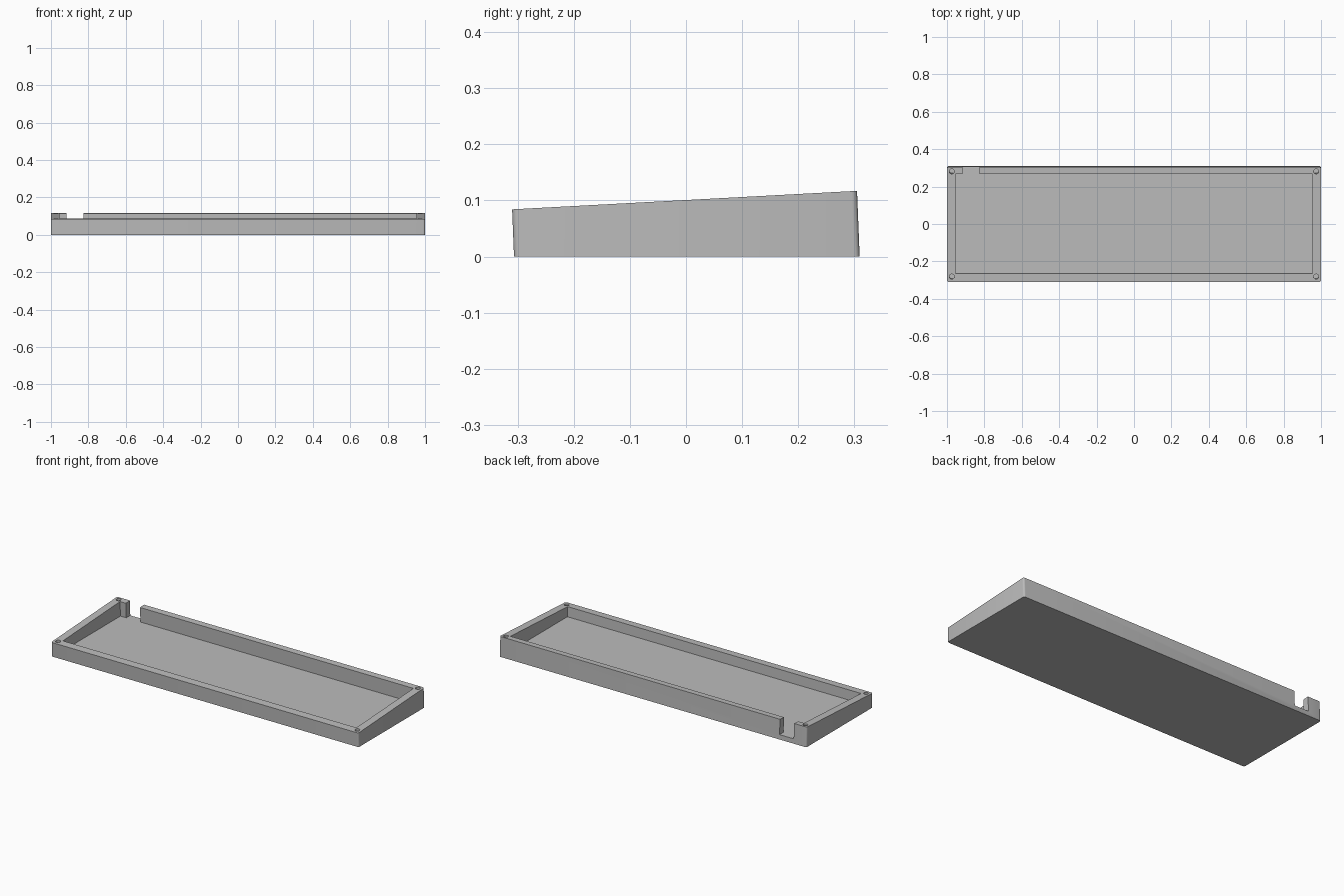
import bpy, bmesh, math

if "Cube" in bpy.data.objects:
    bpy.data.objects.remove(bpy.data.objects["Cube"])

LEAN = 0.04          # walls lean forward as they rise
FLOOR = 0.028

grey = bpy.data.materials.new("light grey plastic")
grey.use_nodes = True
colour = (0.5, 0.5, 0.5, 1)
grey.diffuse_color = colour
grey.node_tree.nodes["Principled BSDF"].inputs["Base Color"].default_value = colour


def rim_height(y):
    return 0.1005 + 0.0535 * y


def prism(name, outline, low, high):
    """Leaning prism over an outline; high is a function of y."""
    bm = bmesh.new()
    bottom = [bm.verts.new((x, y - LEAN * low, low)) for x, y in outline]
    top = [bm.verts.new((x, y - LEAN * high(y), high(y))) for x, y in outline]
    n = len(outline)
    bm.faces.new(bottom[::-1])
    bm.faces.new(top)
    for i in range(n):
        j = (i + 1) % n
        bm.faces.new((bottom[i], bottom[j], top[j], top[i]))
    bmesh.ops.recalc_face_normals(bm, faces=bm.faces)
    mesh = bpy.data.meshes.new(name)
    bm.to_mesh(mesh)
    bm.free()
    mesh.materials.append(grey)
    obj = bpy.data.objects.new(name, mesh)
    bpy.context.collection.objects.link(obj)
    return obj


def arc(cx, cy, r, start, end, steps):
    angles = [math.radians(start + (end - start) * i / steps) for i in range(steps + 1)]
    return [(cx + r * math.cos(a), cy + r * math.sin(a)) for a in angles]


# Wedge-shaped tray body with slightly rounded vertical corners
R, FRONT, BACK = 0.01, -0.3065, 0.3095
corners = [(1 - R, BACK - R), (R - 1, BACK - R), (R - 1, FRONT + R), (1 - R, FRONT + R)]
outline = []
for i, (cx, cy) in enumerate(corners):
    outline += arc(cx, cy, R, 90 * i, 90 * i + 90, 4)
tray = prism("tray", outline, 0, rim_height)

# Cavity, running out through the cable slot in the back wall
cavity = prism("cavity_cutter", [
    (-0.955, -0.26), (0.955, -0.26), (0.955, 0.272), (-0.825, 0.272),
    (-0.825, 0.4), (-0.917, 0.4), (-0.917, 0.272), (-0.955, 0.272)],
    FLOOR, lambda y: 0.3)
cutters = [cavity]

# Screw holes in the rim corners
for x in (-0.974, 0.974):
    for y in (-0.278, 0.286):
        ring = arc(x, y, 0.0135, 0, 360, 24)[:-1]
        cutters.append(prism("screw_hole_cutter", ring, FLOOR, lambda y: 0.2))

for cutter in cutters:
    cut = tray.modifiers.new(cutter.name, "BOOLEAN")
    cut.operation = "DIFFERENCE"
    cut.solver = "EXACT"
    cut.object = cutter

# Bake the cuts, then drop the cutters
bpy.context.view_layer.update()
graph = bpy.context.evaluated_depsgraph_get()
baked = bpy.data.meshes.new_from_object(tray.evaluated_get(graph))
tray.modifiers.clear()
tray.data = baked
for cutter in cutters:
    bpy.data.objects.remove(cutter)

bpy.context.view_layer.objects.active = tray
tray.select_set(True)
bpy.ops.object.shade_smooth_by_angle(angle=math.radians(30))
